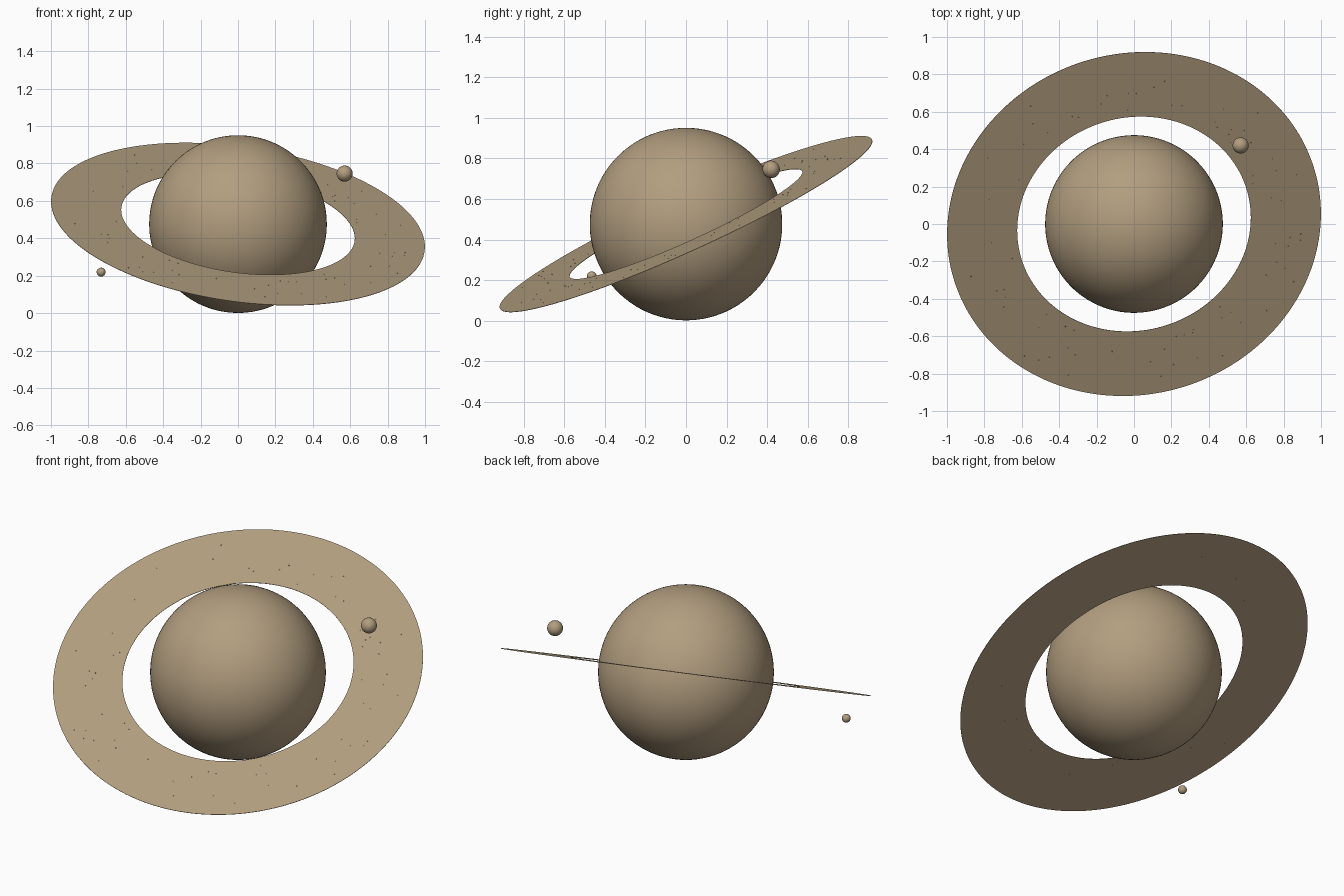
import bpy, bmesh, math, random
from mathutils import Vector, Matrix

if "Cube" in bpy.data.objects:
    bpy.data.objects.remove(bpy.data.objects["Cube"])

random.seed(7)
CENTRE = Vector((0, 0, 0.476))
# Ring plane: high at the back and left
TILT = Vector((0, 0, 1)).rotation_difference(Vector((0.132, -0.41, 0.902)).normalized())
INNER, OUTER, THICK = 0.63, 1.008, 0.002

sand = bpy.data.materials.new("warm sand")
sand.diffuse_color = (0.448, 0.342, 0.214, 1)
sand.use_nodes = True
sand.node_tree.nodes["Principled BSDF"].inputs["Base Color"].default_value = sand.diffuse_color


def add_object(name, bm, angle=40):
    mesh = bpy.data.meshes.new(name)
    bm.to_mesh(mesh)
    bm.free()
    mesh.materials.append(sand)
    obj = bpy.data.objects.new(name, mesh)
    bpy.context.collection.objects.link(obj)
    bpy.ops.object.select_all(action='DESELECT')
    obj.select_set(True)
    bpy.context.view_layer.objects.active = obj
    bpy.ops.object.shade_smooth_by_angle(angle=math.radians(angle))
    return obj


def ball(name, location, radius, segments):
    bm = bmesh.new()
    bmesh.ops.create_uvsphere(bm, u_segments=segments, v_segments=segments // 2, radius=radius)
    obj = add_object(name, bm)
    obj.location = location
    obj.rotation_mode = 'QUATERNION'
    obj.rotation_quaternion = TILT
    return obj


def place_on_ring_plane(obj):
    obj.location = CENTRE
    obj.rotation_mode = 'QUATERNION'
    obj.rotation_quaternion = TILT


# Planet and its two moons
ball("planet", CENTRE, 0.475, 96)
ball("large_moon", (0.57, 0.42, 0.746), 0.043, 32)
ball("small_moon", (-0.732, -0.465, 0.219), 0.024, 24)

# Flat ring: a thin rectangular section spun round the axis
bm = bmesh.new()
h = THICK / 2
section = [bm.verts.new(p) for p in ((INNER, 0, -h), (OUTER, 0, -h), (OUTER, 0, h), (INNER, 0, h))]
edges = [bm.edges.new((section[i], section[(i + 1) % 4])) for i in range(4)]
bmesh.ops.spin(bm, geom=section + edges, cent=(0, 0, 0), axis=(0, 0, 1),
               angle=math.tau, steps=192, use_merge=True)
bmesh.ops.remove_doubles(bm, verts=bm.verts, dist=1e-5)
bmesh.ops.recalc_face_normals(bm, faces=bm.faces)
place_on_ring_plane(add_object("ring", bm))

# Tiny pebbles resting on the upper face of the ring
bm = bmesh.new()
for _ in range(80):
    a, r = random.uniform(0, math.tau), random.uniform(INNER + 0.04, OUTER - 0.06)
    spot = Matrix.Translation((r * math.cos(a), r * math.sin(a), h))
    bmesh.ops.create_icosphere(bm, subdivisions=1, radius=random.uniform(0.0015, 0.003), matrix=spot)
place_on_ring_plane(add_object("ring_pebbles", bm, 10))
